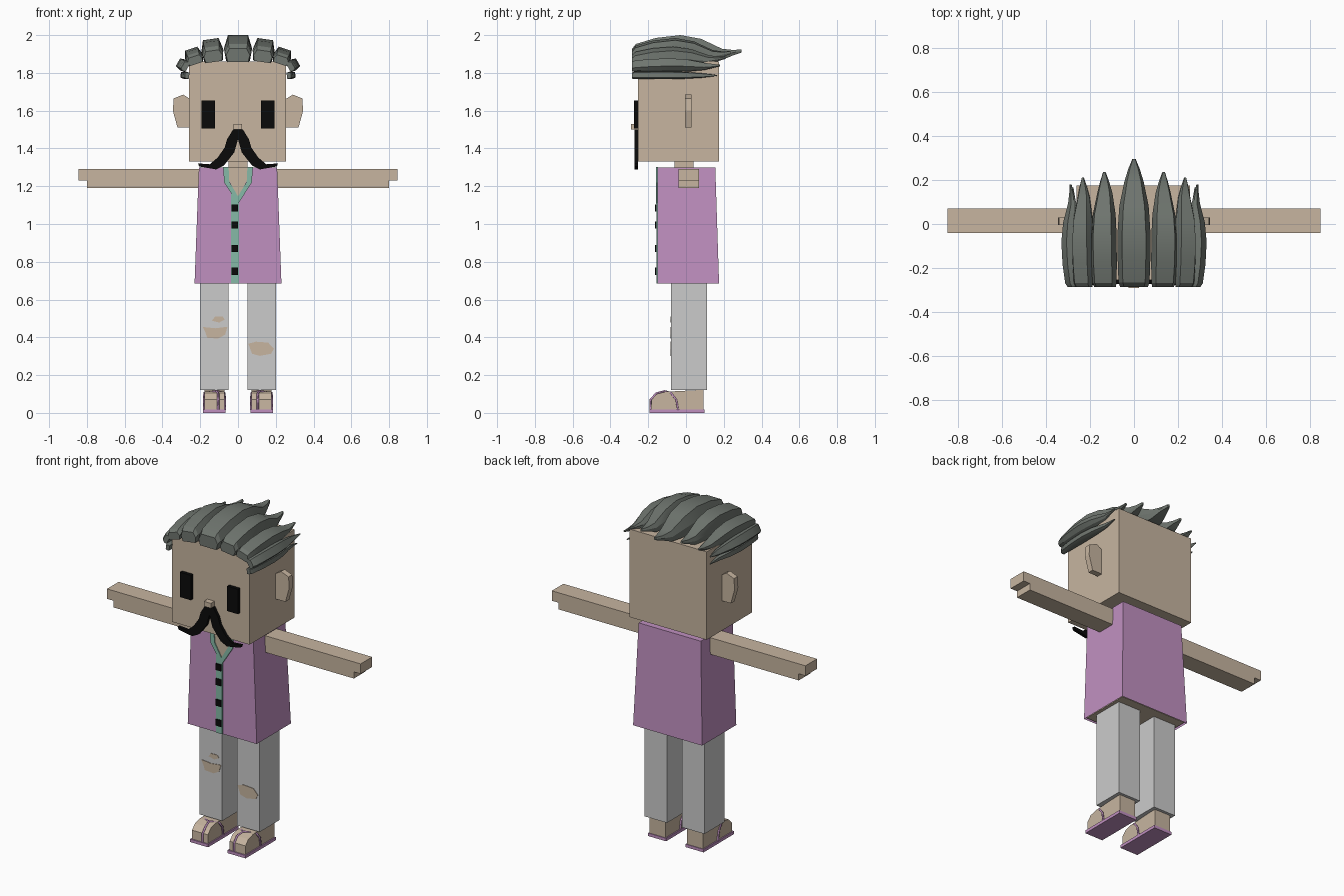
import bpy, bmesh
from math import sin, cos, radians

if "Cube" in bpy.data.objects:
    bpy.data.objects.remove(bpy.data.objects["Cube"])


def material(name, r, g, b):
    m = bpy.data.materials.new(name)
    m.use_nodes = True
    m.diffuse_color = (r, g, b, 1)
    bsdf = next(n for n in m.node_tree.nodes if n.type == 'BSDF_PRINCIPLED')
    bsdf.inputs["Base Color"].default_value = (r, g, b, 1)
    return m


skin = material("skin", .57, .46, .35)
purple = material("shirt_purple", .53, .28, .53)
green = material("trim_green", .24, .49, .39)
grey = material("trouser_grey", .60, .60, .60)
hair_grey = material("hair_grey", .16, .18, .16)
black = material("black", .003, .003, .003)


def loft(name, rings, mat, open_start=False):
    """Skin a list of equal rings of points and cap the ends."""
    bm = bmesh.new()
    rows = [[bm.verts.new(p) for p in ring] for ring in rings]
    n = len(rows[0])
    for a, b in zip(rows, rows[1:]):
        for i in range(n):
            j = (i + 1) % n
            bm.faces.new((a[i], a[j], b[j], b[i]))
    start = bm.faces.new(rows[0])
    bm.faces.new(rows[-1])
    bmesh.ops.recalc_face_normals(bm, faces=bm.faces)
    if open_start:
        bmesh.ops.delete(bm, geom=[start], context='FACES_ONLY')
    mesh = bpy.data.meshes.new(name)
    bm.to_mesh(mesh)
    bm.free()
    mesh.materials.append(mat)
    obj = bpy.data.objects.new(name, mesh)
    bpy.context.collection.objects.link(obj)
    return obj


def rect(x0, x1, y0, y1, z):
    return [(x0, y0, z), (x1, y0, z), (x1, y1, z), (x0, y1, z)]


def box(name, x0, x1, y0, y1, z0, z1, mat):
    return loft(name, [rect(x0, x1, y0, y1, z0), rect(x0, x1, y0, y1, z1)], mat)


def plate(name, pts, y0, y1, mat, s=1):
    """Front outline in x and z, extruded along y."""
    return loft(name, [[(s * x, y, z) for x, z in pts] for y in (y0, y1)], mat)


def strap(name, pts):
    cu = bpy.data.curves.new(name, 'CURVE')
    cu.dimensions = '3D'
    cu.bevel_depth = .006
    cu.bevel_resolution = 0
    sp = cu.splines.new('POLY')
    sp.points.add(len(pts) - 1)
    for p, co in zip(sp.points, pts):
        p.co = (*co, 1)
    cu.materials.append(purple)
    bpy.context.collection.objects.link(bpy.data.objects.new(name, cu))


# Head, neck and nose
box("head", -.26, .255, -.255, .175, 1.33, 1.86, skin)
box("neck", -.05, .05, -.06, .04, 1.28, 1.34, skin)
box("nose", -.025, .022, -.29, -.25, 1.50, 1.53, skin)

# Open-bottomed shirt over an inner body
loft("shirt", [rect(-.23, .23, -.15, .175, .685),
               rect(-.207, .207, -.15, .155, 1.3)], purple, open_start=True)
loft("body", [rect(-.22, .22, -.14, .165, .69),
              rect(-.195, .195, -.14, .145, 1.29)], skin)

# Neckline, button strip and buttons
plate("neck_opening", [(-.055, 1.3), (-.047, 1.23), (0, 1.14),
                       (.047, 1.23), (.055, 1.3)], -.153, -.148, skin)
plate("button_strip", [(-.037, .685), (.004, .685), (.004, 1.13), (-.037, 1.16)],
      -.156, -.149, green)
for z in (1.085, .995, .87, .75):
    box("button", -.035, 0, -.164, -.155, z - .019, z + .019, black)

ear = [(.25, 1.51), (.32, 1.51), (.345, 1.60), (.34, 1.665), (.29, 1.685), (.25, 1.66)]
arm = [(.2, 1.19), (.8, 1.19), (.8, 1.23), (.845, 1.23), (.845, 1.29), (.2, 1.29)]
collar = [(.05, 1.302), (.046, 1.225), (0, 1.146), (0, 1.105), (.073, 1.22), (.079, 1.302)]
moustache = [(0, 1.50), (.026, 1.50), (.058, 1.448), (.07, 1.406), (.106, 1.353),
             (.15, 1.316), (.212, 1.321), (.206, 1.305), (.116, 1.289),
             (.074, 1.31), (.02, 1.379), (0, 1.448)]
foot = [(.093, .015), (.093, .122), (-.11, .112), (-.155, .10), (-.183, .07), (-.185, .015)]

# Paired parts
for s, side in ((-1, "right"), (1, "left")):
    plate(side + "_ear", ear, -.005, .03, skin, s)
    plate(side + "_arm", arm, -.04, .07, skin, s)
    plate(side + "_collar", collar, -.158, -.149, green, s)
    plate(side + "_moustache", moustache, -.272, -.254, black, s)
    c = s * .157
    box(side + "_eye", c - .036, c + .036, -.276, -.254, 1.505, 1.655, black)
    c = s * .125
    box(side + "_leg", c - .075, c + .075, -.08, .11, .12, .70, grey)
    # Foot with sandal
    loft(side + "_foot", [[(c + d, y, z) for y, z in foot] for d in (-.053, .053)], skin)
    box(side + "_sole", c - .06, c + .06, -.192, .097, 0, .018, purple)
    strap(side + "_toe_strap", [(c - s * .02, -.188, .015), (c - s * .02, -.187, .07),
                                (c - s * .02, -.157, .103), (c - s * .01, -.11, .115)])
    for d in (-1, 1):
        strap(side + "_side_strap", [(c - s * .01, -.115, .115), (c + d * .054, -.08, .105),
                                     (c + d * .057, -.052, .07), (c + d * .057, -.042, .015)])

# Tears in the trousers
tears = {
    "right_knee_tear": [(-.187, .455), (-.17, .42), (-.164, .398), (-.106, .393),
                        (-.068, .414), (-.056, .456), (-.12, .448)],
    "right_small_tear": [(-.138, .488), (-.122, .509), (-.08, .509), (-.07, .494), (-.1, .478)],
    "left_knee_tear": [(.055, .366), (.095, .377), (.16, .372), (.19, .339),
                       (.175, .313), (.116, .302), (.074, .313)]}
for name, pts in tears.items():
    plate(name, pts, -.083, -.078, skin)

# Swept-back locks: position along the lock, underside, top, width
profile = [(-.285, -.005, .065, .85), (-.265, 0, .09, .95), (-.16, .0, .122, 1),
           (-.03, 0, .137, 1), (.08, 0, .117, .9), (.19, .005, .065, .6),
           (.25, .03, .058, .35), (.295, .045, .062, .1)]
section = [(-.85, 0), (.85, 0), (1, .5), (.72, 1), (-.72, 1), (-1, .5)]


def lock(name, s, x, z, roll, half, height, tip):
    rings = []
    for y, lo, hi, w in profile:
        yy = -.285 + (y + .285) * (tip + .285) / .58
        ring = []
        for u, v in section:
            a = u * half * w
            b = (lo + (hi - lo) * v) * height
            ring.append((s * (x + a * cos(roll) + b * sin(roll)), yy,
                         z - a * sin(roll) + b * cos(roll)))
        rings.append(ring)
    obj = loft(name, rings, hair_grey)
    bpy.ops.object.select_all(action='DESELECT')
    obj.select_set(True)
    bpy.context.view_layer.objects.active = obj
    bpy.ops.object.shade_smooth_by_angle(angle=radians(25))


lock("centre_lock", 1, 0, 1.863, 0, .074, 1, .295)
for s, side in ((-1, "right"), (1, "left")):
    lock(side + "_upper_lock", s, .128, 1.862, radians(8), .058, .86, .235)
    lock(side + "_outer_lock", s, .222, 1.85, radians(18), .047, .6, .21)
    lock(side + "_side_lock", s, .268, 1.828, radians(60), .032, .42, .18)
    lock(side + "_lower_lock", s, .26, 1.785, radians(84), .02, .32, .165)
